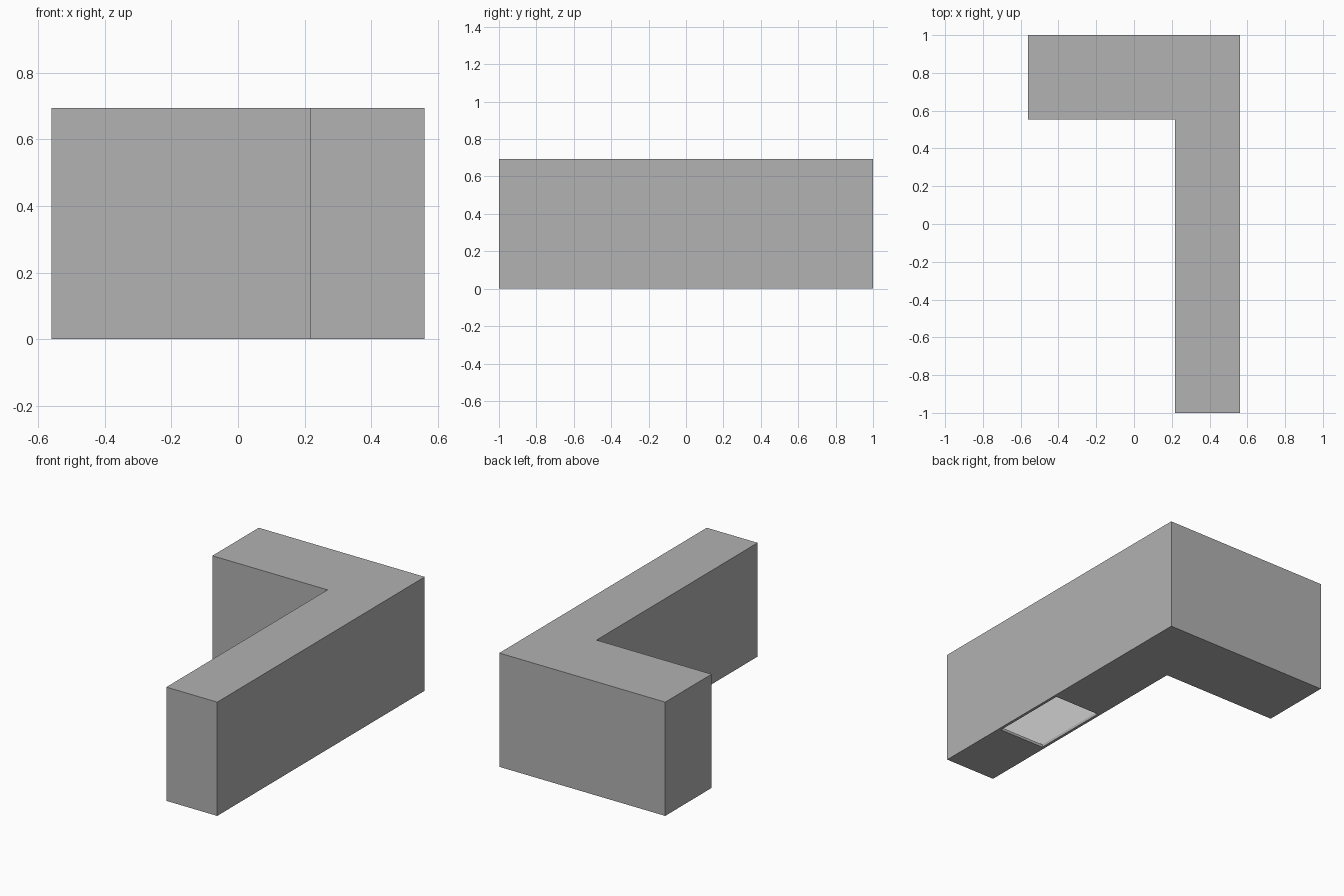
import bpy
import bmesh

if "Cube" in bpy.data.objects:
    bpy.data.objects.remove(bpy.data.objects["Cube"])

HEIGHT = 0.694   # overall height
WALL = 0.017     # shell thickness


def material(name, grey):
    mat = bpy.data.materials.new(name)
    mat.diffuse_color = (grey, grey, grey, 1.0)
    mat.use_nodes = True
    mat.node_tree.nodes["Principled BSDF"].inputs["Base Color"].default_value = mat.diffuse_color
    return mat


def l_outline(inset):
    """L-shaped footprint, moved inwards by inset."""
    i = inset
    return [(-0.56 + i, 0.553 + i), (0.217 + i, 0.553 + i), (0.217 + i, -1.0 + i),
            (0.56 - i, -1.0 + i), (0.56 - i, 1.0 - i), (-0.56 + i, 1.0 - i)]


def prism(name, points, z0, z1, mat):
    """Extrude a flat outline from z0 up to z1."""
    bm = bmesh.new()
    face = bm.faces.new([bm.verts.new((x, y, z0)) for x, y in points])
    result = bmesh.ops.extrude_face_region(bm, geom=[face], use_keep_orig=True)
    top = [v for v in result["geom"] if isinstance(v, bmesh.types.BMVert)]
    bmesh.ops.translate(bm, verts=top, vec=(0, 0, z1 - z0))
    bmesh.ops.recalc_face_normals(bm, faces=bm.faces)
    mesh = bpy.data.meshes.new(name)
    bm.to_mesh(mesh)
    bm.free()
    mesh.materials.append(mat)
    obj = bpy.data.objects.new(name, mesh)
    bpy.context.collection.objects.link(obj)
    return obj


def cut(target, cutter):
    mod = target.modifiers.new(cutter.name, 'BOOLEAN')
    mod.operation = 'DIFFERENCE'
    mod.solver = 'EXACT'
    mod.material_mode = 'TRANSFER'
    mod.object = cutter
    cutter.hide_render = True


outer_grey = material("outer_grey", 0.445)
inner_grey = material("inner_grey", 0.8)

# L-shaped outer body
body = prism("corner_shell", l_outline(0), 0.0, HEIGHT, outer_grey)

# Hollow inside, with a lighter lining
cavity = prism("cavity_cutter", l_outline(WALL), WALL, HEIGHT - WALL, inner_grey)
cut(body, cavity)

# Opening in the floor of the long arm, as wide as the hollow
x0, x1, y0, y1 = 0.217 + WALL, 0.56 - WALL, -0.54, -0.045
opening = prism("floor_opening_cutter",
                [(x0, y0), (x1, y0), (x1, y1), (x0, y1)], -0.1, 0.1, outer_grey)
cut(body, opening)
